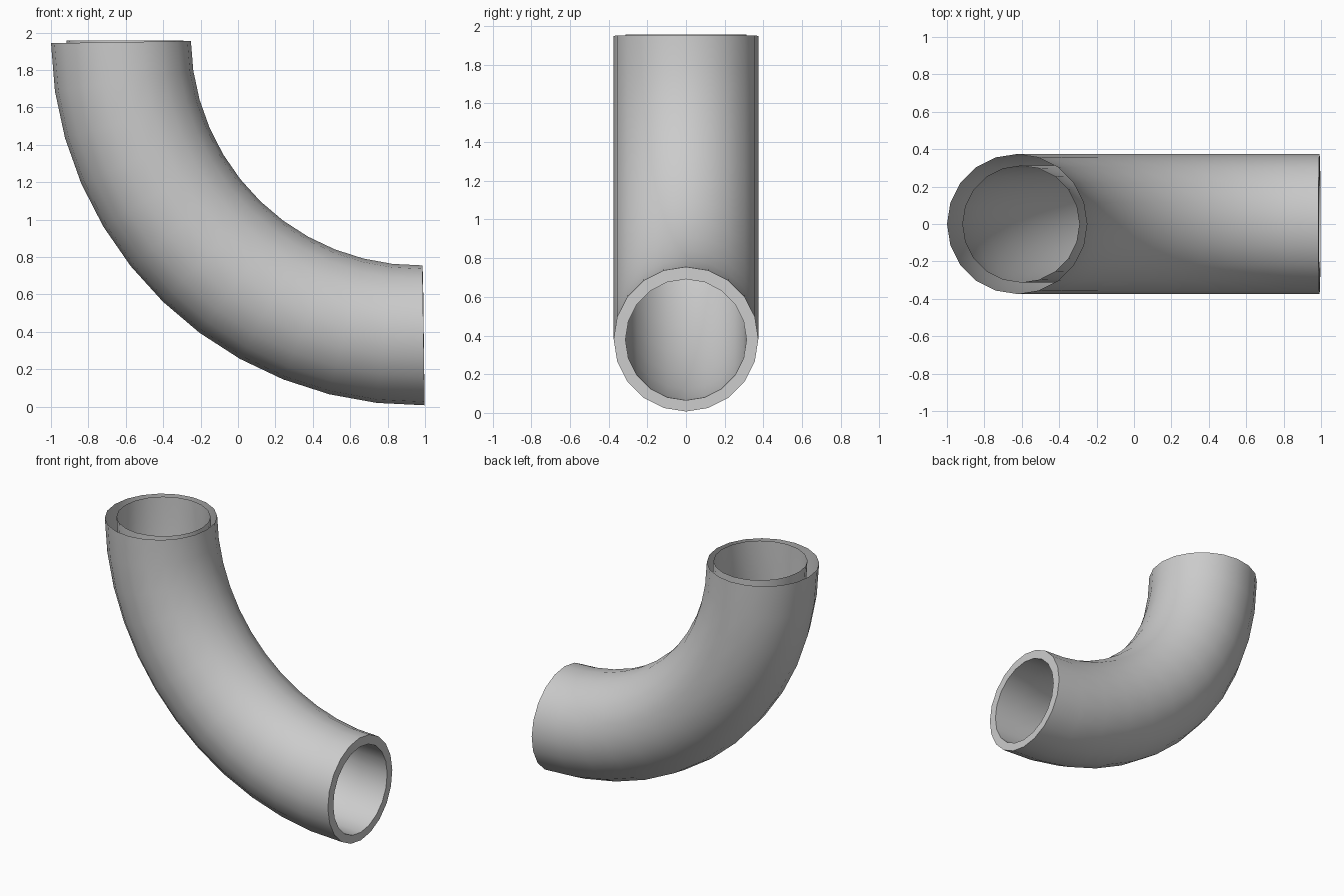
import bpy, bmesh
from math import sin, cos, pi, radians

if "Cube" in bpy.data.objects:
    bpy.data.objects.remove(bpy.data.objects["Cube"])

SIDES, STEPS = 20, 12


def add_tube(bm, cx, cz, bend, radius, start, end):
    """Sweep a ring along an arc in the xz plane; return the rings."""
    rings = []
    for i in range(STEPS + 1):
        a = radians(start + (end - start) * i / STEPS)
        ring = []
        for k in range(SIDES):
            t = 2 * pi * k / SIDES
            d = bend + radius * cos(t)
            ring.append(bm.verts.new((cx + d * cos(a), radius * sin(t), cz + d * sin(a))))
        rings.append(ring)
    for r0, r1 in zip(rings, rings[1:]):
        bridge(bm, r0, r1)
    return rings


def bridge(bm, r0, r1):
    for k in range(SIDES):
        n = (k + 1) % SIDES
        bm.faces.new((r0[k], r0[n], r1[n], r1[k]))


bm = bmesh.new()
# Outer wall, slightly tilted at both ends
outer = add_tube(bm, 0.967, 1.974, 1.593, 0.374, 180.9, 270.9)
# Inner wall, with a level upper rim
inner = add_tube(bm, 0.974, 1.957, 1.579, 0.313, 180.0, 270.7)
# Rim closing the lower end; the upper end stays open between the walls
bridge(bm, outer[-1], inner[-1])
bmesh.ops.recalc_face_normals(bm, faces=bm.faces)

mesh = bpy.data.meshes.new("pipe_elbow")
bm.to_mesh(mesh)
bm.free()
obj = bpy.data.objects.new("pipe_elbow", mesh)
bpy.context.collection.objects.link(obj)
bpy.context.view_layer.objects.active = obj
obj.select_set(True)
bpy.ops.object.shade_smooth_by_angle(angle=radians(35))
